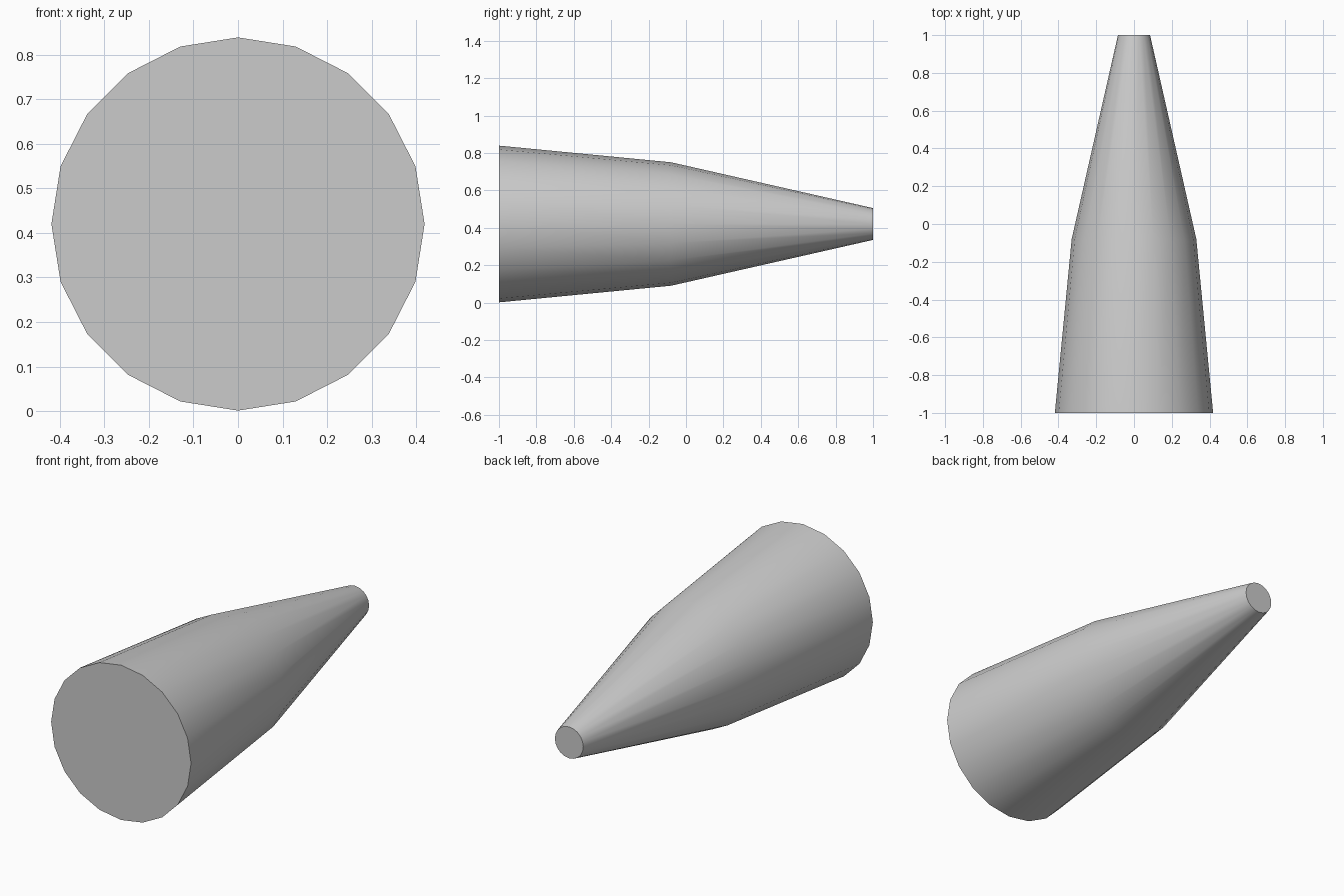
import bpy, bmesh, math

if "Cube" in bpy.data.objects:
    bpy.data.objects.remove(bpy.data.objects["Cube"])

SIDES = 20
CENTRE_Z = 0.42
# (y, radius) along the axis
PROFILE = [(-1.0, 0.419), (-0.08, 0.33), (1.0, 0.085)]

# Tapered body: rings of vertices bridged with quads, capped at both ends
bm = bmesh.new()
rings = []
for y, r in PROFILE:
    rings.append([bm.verts.new((r * math.sin(2 * math.pi * i / SIDES), y,
                                CENTRE_Z + r * math.cos(2 * math.pi * i / SIDES)))
                  for i in range(SIDES)])
for a, b in zip(rings, rings[1:]):
    for i in range(SIDES):
        j = (i + 1) % SIDES
        bm.faces.new((a[i], a[j], b[j], b[i]))
bm.faces.new(rings[0])
bm.faces.new(rings[-1])
bmesh.ops.recalc_face_normals(bm, faces=bm.faces[:])

mesh = bpy.data.meshes.new("tapered_body")
bm.to_mesh(mesh)
bm.free()
body = bpy.data.objects.new("tapered_body", mesh)
bpy.context.collection.objects.link(body)

# Smooth sides, crisp end caps
bpy.context.view_layer.objects.active = body
body.select_set(True)
bpy.ops.object.shade_smooth_by_angle(angle=math.radians(35))
